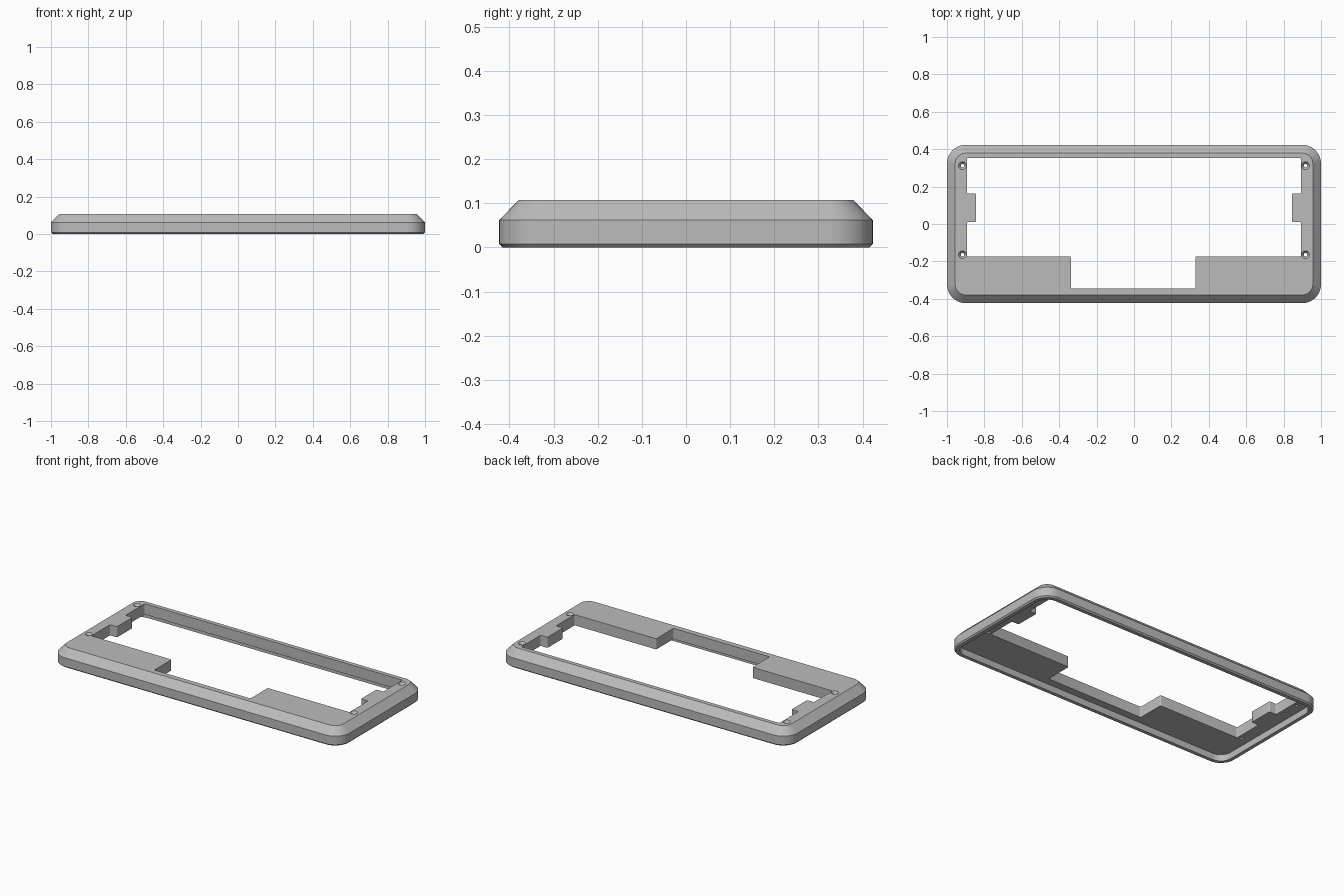
import bpy, bmesh
from math import sin, cos, pi, radians
from mathutils import Vector

if "Cube" in bpy.data.objects:
    bpy.data.objects.remove(bpy.data.objects["Cube"])

HALF_X, HALF_Y, TOP = 1.0, 0.423, 0.107
FLOOR = 0.04          # underside of the top plate

grey = bpy.data.materials.new("mid grey")
grey.use_nodes = True
grey.diffuse_color = (0.5, 0.5, 0.5, 1)
grey.node_tree.nodes["Principled BSDF"].inputs["Base Color"].default_value = (0.5, 0.5, 0.5, 1)


def rounded_rect(inset, radius, steps=10):
    """Outline of the case, pulled in by inset, with round corners."""
    pts = []
    for q, (sx, sy) in enumerate([(1, 1), (-1, 1), (-1, -1), (1, -1)]):
        cx, cy = sx * (HALF_X - inset - radius), sy * (HALF_Y - inset - radius)
        for i in range(steps + 1):
            a = (q + i / steps) * pi / 2
            pts.append((cx + radius * cos(a), cy + radius * sin(a)))
    return pts


def fillet(corners, radius, steps=4):
    """Round every corner of a right-angled outline."""
    pts = []
    for i, c in enumerate(corners):
        c = Vector(c)
        u = (Vector(corners[i - 1]) - c).normalized() * radius
        v = (Vector(corners[(i + 1) % len(corners)]) - c).normalized() * radius
        for k in range(steps + 1):
            a = k / steps * pi / 2
            pts.append(c + u * (1 - sin(a)) + v * (1 - cos(a)))
    return pts


def circle(x, y, r, n=24):
    return [(x + r * cos(2 * pi * i / n), y + r * sin(2 * pi * i / n)) for i in range(n)]


def loft(name, rings):
    """Closed solid through a stack of (z, outline) rings."""
    bm = bmesh.new()
    loops = [[bm.verts.new((p[0], p[1], z)) for p in pts] for z, pts in rings]
    bm.faces.new(loops[0][::-1])
    bm.faces.new(loops[-1])
    for a, b in zip(loops, loops[1:]):
        for i in range(len(a)):
            j = (i + 1) % len(a)
            bm.faces.new((a[i], a[j], b[j], b[i]))
    bmesh.ops.recalc_face_normals(bm, faces=bm.faces)
    mesh = bpy.data.meshes.new(name)
    bm.to_mesh(mesh)
    bm.free()
    mesh.materials.append(grey)
    obj = bpy.data.objects.new(name, mesh)
    bpy.context.scene.collection.objects.link(obj)
    return obj


# Outer shell: small bottom chamfer, upright side, wide top chamfer
frame = loft("bezel_frame", [
    (0, rounded_rect(0.008, 0.092)),
    (0.008, rounded_rect(0, 0.1)),
    (0.062, rounded_rect(0, 0.1)),
    (TOP, rounded_rect(0.044, 0.056)),
])

# Hollow underside
recess = rounded_rect(0.03, 0.07)
cutters = [loft("recess_cutter", [(-0.05, recess), (FLOOR, recess)])]

# Window with side tabs and a front notch
side, tab = 0.893, 0.845
window = fillet([
    (side, 0.352), (-side, 0.352), (-side, 0.163), (-tab, 0.163),
    (-tab, 0.01), (-side, 0.01), (-side, -0.174), (-0.338, -0.174),
    (-0.338, -0.345), (0.328, -0.345), (0.328, -0.174), (side, -0.174),
    (side, 0.01), (tab, 0.01), (tab, 0.163), (side, 0.163),
], 0.006)
cutters.append(loft("window_cutter", [(-0.1, window), (0.2, window)]))

# Countersunk screw holes
for x in (-0.917, 0.917):
    for y in (0.312, -0.164):
        cutters.append(loft("screw_hole_cutter", [
            (-0.1, circle(x, y, 0.009)), (TOP - 0.015, circle(x, y, 0.009)),
            (TOP, circle(x, y, 0.021)), (TOP + 0.02, circle(x, y, 0.021)),
        ]))

bpy.context.view_layer.objects.active = frame
frame.select_set(True)
for c in cutters:
    c.hide_render = True
    mod = frame.modifiers.new("cut", "BOOLEAN")
    mod.operation, mod.solver, mod.object = "DIFFERENCE", "EXACT", c
    bpy.ops.object.modifier_apply(modifier=mod.name)
    bpy.data.objects.remove(c)

bpy.ops.object.shade_smooth_by_angle(angle=radians(30))
